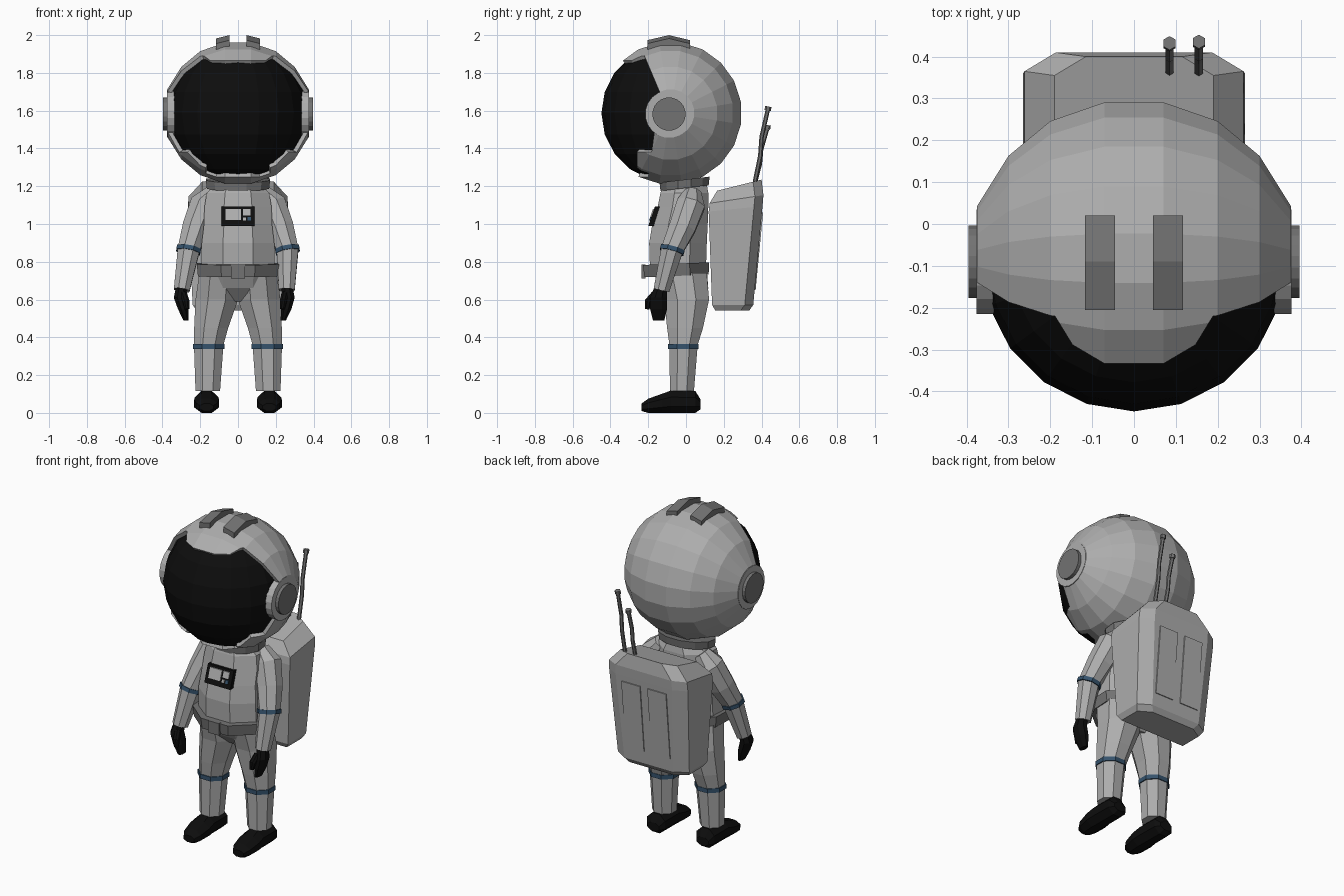
import bpy, bmesh, math
from mathutils import Vector as V

if "Cube" in bpy.data.objects:
    bpy.data.objects.remove(bpy.data.objects["Cube"])


def material(name, r, g, b):
    m = bpy.data.materials.new(name)
    m.diffuse_color = (r, g, b, 1)
    m.use_nodes = True
    m.node_tree.nodes["Principled BSDF"].inputs["Base Color"].default_value = m.diffuse_color
    return m


SUIT = material("suit_grey", .42, .42, .42)
TRIM = material("trim_dark_grey", .17, .17, .17)
BLACK = material("black", .004, .004, .004)
BLUE = material("band_blue", .035, .085, .15)
X, Y, Z = V((1, 0, 0)), V((0, 1, 0)), V((0, 0, 1))


def finish(name, bm, mat):
    bmesh.ops.recalc_face_normals(bm, faces=bm.faces)
    me = bpy.data.meshes.new(name)
    bm.to_mesh(me)
    bm.free()
    me.materials.append(mat)
    ob = bpy.data.objects.new(name, me)
    bpy.context.collection.objects.link(ob)
    return ob


def ring(c, u, v, ru, rv, n=8):
    """Flat-sided n-gon whose flats lie at the given half sizes."""
    k = 1 / math.cos(math.pi / n)
    a = [(i + .5) * 2 * math.pi / n for i in range(n)]
    return [V(c) + u * (ru * k * math.cos(t)) + v * (rv * k * math.sin(t)) for t in a]


def loft_bm(rings):
    bm = bmesh.new()
    rows = [[bm.verts.new(p) for p in r] for r in rings]
    n = len(rows[0])
    for a, b in zip(rows, rows[1:]):
        for i in range(n):
            j = (i + 1) % n
            bm.faces.new((a[i], a[j], b[j], b[i]))
    bm.faces.new(rows[0])
    bm.faces.new(rows[-1])
    return bm


def loft(name, rings, mat):
    return finish(name, loft_bm(rings), mat)


def stack(name, rows, mat, slope=0.0, n=8):
    """Horizontal sections: centre x, z, half width, front y, back y."""
    v = Y + Z * slope
    return loft(name, [ring((x, (f + b) / 2, z), X, v, w, (b - f) / 2, n)
                       for x, z, w, f, b in rows], mat)


def tube(name, path, mat, n=8):
    """Tube along points (x, y, z, radius)."""
    pts = [V(p[:3]) for p in path]
    out = []
    for i, p in enumerate(pts):
        t = pts[min(i + 1, len(pts) - 1)] - pts[max(i - 1, 0)]
        q = Z.rotation_difference(-t if t.z < 0 else t)
        out.append(ring(p, q @ X, q @ Y, path[i][3], path[i][3], n))
    return loft(name, out, mat)


def prism(name, pts, vec, mat):
    return loft(name, [[V(p) for p in pts], [V(p) + V(vec) for p in pts]], mat)


# ---- helmet: revolved around the ear axis, with a stepped face opening
CY, CZ = -.082, 1.587
profile = [(.375, .125), (.30, .245), (.20, .328), (.07, .373)]
profile = profile + [(-x, r) for x, r in reversed(profile)]
bm = loft_bm([ring((x, CY, CZ), Y, Z, r, r, 20) for x, r in profile])
cuts = [((0, -.14, 1.70), (0, 19, 8)), ((0, -.14, 1.70), (0, 455, -60)),
        ((0, 0, 1.865), (0, 0, 1)), ((0, 0, 1.25), (0, 0, 1)),
        ((0, 0, 1.38), (0, 0, 1)), ((0, -.26, 0), (0, 1, 0)),
        ((.17, 0, 0), (1, 0, 0)), ((-.17, 0, 0), (1, 0, 0)),
        ((.14, -.3, 0), (9, -5.5, 0)), ((-.14, -.3, 0), (-9, -5.5, 0))]
for co, no in cuts:
    bmesh.ops.bisect_plane(bm, geom=bm.verts[:] + bm.edges[:] + bm.faces[:],
                           plane_co=co, plane_no=V(no).normalized())


def is_open(c):
    x = abs(c.x)
    if c.z > 1.70:
        edge = -.14 - (c.z - 1.70) * 8 / 19
    else:
        edge = -.14 - (1.70 - c.z) * 60 / 455
    brow = c.z > 1.865 and (x - .14) / .055 < (c.y + .3) / .09
    cheek = c.z < 1.38 and x > .17 and c.y > -.26
    return c.y < edge and c.z > 1.25 and not brow and not cheek


bmesh.ops.delete(bm, geom=[f for f in bm.faces if is_open(f.calc_center_median())],
                 context='FACES')
helmet = finish("helmet", bm, SUIT)
sol = helmet.modifiers.new("shell", 'SOLIDIFY')
sol.thickness, sol.offset = .022, -1

# ---- visor
bm = bmesh.new()
bmesh.ops.create_uvsphere(bm, u_segments=20, v_segments=10, radius=.366)
bmesh.ops.translate(bm, verts=bm.verts, vec=(0, CY, CZ))
bmesh.ops.delete(bm, geom=[f for f in bm.faces if f.calc_center_median().y > .03],
                 context='FACES')
finish("visor", bm, BLACK)

for s, side in ((-1, "left"), (1, "right")):
    # ear discs
    for nm, r, x0, x1, mat in (("ear_base", .125, .335, .377, SUIT),
                               ("ear_cap", .087, .35, .396, TRIM)):
        loft(f"{nm}_{side}", [ring((s * x, -.09, 1.582), Y, Z, r, r, 20) for x in (x0, x1)], mat)
    # crest strips bent over the helmet top
    arc = [(-.205, 1.973), (-.09, 2.0), (.02, 1.973), (.02, 1.935), (-.09, 1.95), (-.205, 1.935)]
    loft(f"crest_strip_{side}", [[V((s * x, y, z - d)) for y, z in arc]
                                 for x, d in ((.045, 0), (.117, .018))], TRIM)

    # legs, knee bands and shoes
    stack(f"leg_{side}", [(s * .105, .74, .10, -.15, .11), (s * .112, .60, .113, -.115, .122),
                          (s * .142, .45, .09, -.10, .09), (s * .155, .36, .078, -.088, .062),
                          (s * .16, .115, .065, -.085, .042)], SUIT)
    stack(f"knee_band_{side}", [(s * .155, z, .083, -.094, .066) for z in (.338, .364)], BLUE)
    shoe = [(.078, .02, .07, .04), (.05, 0, .115, .06), (-.08, 0, .118, .062),
            (-.13, 0, .10, .066), (-.20, 0, .075, .056), (-.235, .01, .05, .035)]
    loft(f"shoe_{side}", [ring((s * .166, y, (a + b) / 2), X, Z, w, (b - a) / 2)
                          for y, a, b, w in shoe], BLACK)

    # arms: the right forearm hangs closer to the body
    ex, wx, hx = (.262, .298, .285) if s < 0 else (.262, .258, .25)
    tube(f"arm_{side}", [(s * .13, .035, 1.165, .045), (s * .18, .025, 1.10, .075),
                         (s * .225, -.02, .98, .07), (s * ex, -.075, .86, .058),
                         (s * wx, -.13, .65, .042)], SUIT)
    tube(f"arm_band_{side}", [(s * (ex - .002), -.07, .873, .064),
                              (s * (ex + .002), -.076, .851, .064)], BLUE)
    # gloves with thumbs
    stack(f"glove_{side}", [(s * wx, .67, .03, -.165, -.10), (s * (wx + .01), .61, .032, -.19, -.10),
                            (s * (hx + .005), .55, .028, -.19, -.10),
                            (s * (hx - .01), .49, .014, -.175, -.115)], BLACK)
    tube(f"thumb_{side}", [(s * (wx - .01), -.165, .63, .018), (s * (hx - .01), -.20, .59, .018),
                           (s * (hx - .015), -.205, .55, .012)], BLACK)

# ---- torso, hips, collar and belt
stack("torso", [(0, .74, .195, -.19, .105), (0, .90, .192, -.195, .11), (0, 1.0, .18, -.178, .115),
                (0, 1.09, .178, -.15, .118), (0, 1.165, .165, -.135, .118),
                (0, 1.21, .12, -.12, .11)], SUIT)
stack("hips", [(0, .76, .20, -.185, .11), (0, .66, .19, -.13, .118), (0, .59, .06, -.06, .07)], SUIT)
stack("collar", [(0, 1.19, .165, -.135, .12), (0, 1.235, .17, -.14, .125)], TRIM, .12, 12)
stack("belt", [(0, .725, .212, -.22, .12), (0, .79, .218, -.228, .122)], TRIM, .04)
prism("buckle", [(-.036, -.215, .712), (.036, -.215, .712), (.036, -.215, .785),
                 (-.036, -.215, .785)], (0, -.02, 0), TRIM)


# ---- chest control panel
def panel_plate(name, x0, x1, z0, z1, lift, vec, mat):
    prism(name, [(x, -.165 - (1.09 - z) * .35 - lift, z)
                 for x, z in ((x0, z0), (x1, z0), (x1, z1), (x0, z1))], vec, mat)


panel_plate("chest_panel", -.087, .087, .99, 1.092, 0, (0, .04, 0), BLACK)
for nm, x0, x1, z0, z1, mat in (("chest_screen", -.065, .015, 1.022, 1.08, SUIT),
                                ("chest_display", .026, .066, 1.045, 1.08, SUIT),
                                ("chest_key", .026, .042, 1.018, 1.034, SUIT),
                                ("chest_light", .05, .068, 1.018, 1.036, BLUE)):
    panel_plate(nm, x0, x1, z0, z1, -.001, (0, -.007, 0), mat)


# ---- backpack: chamfered sections stacked upwards
def pack_section(z, f, b, w, slope):
    pts = [(-w, f), (w, f), (w, b - .045), (w - .075, b), (-w + .075, b), (-w, b - .045)]
    return [V((x, y, z + slope * (y - .16))) for x, y in pts]


loft("backpack", [pack_section(*a) for a in (
    (.542, .155, .335, .22, 0), (.572, .138, .356, .24, 0), (1.07, .12, .405, .265, .1),
    (1.115, .125, .41, .262, .15), (1.175, .165, .40, .19, .25))], SUIT)
for s, side in ((-1, "left"), (1, "right")):
    xs = sorted((s * .025, s * .15))
    prism(f"backpack_panel_{side}",
          [(x, .406 - (1.09 - z) * .0964 - .004, z) for x, z in
           ((xs[0], .65), (xs[1], .65), (xs[1], 1.06), (xs[0], 1.06))], (0, .009, 0), SUIT)

# ---- antennas with tip caps
for nm, x, h in (("long", .155, 1.0), ("short", .085, .76)):
    y0, z0 = .36, 1.19
    pts = [(0, 0), (.008, .05), (.033, .17), (.04, .27), (.072, .41)]
    p = [(x, y0 + a * (.8 + .2 * h), z0 + b * h, .010) for a, b in pts]
    tube(f"antenna_{nm}", p, TRIM, 6)
    tx, ty, tz, _ = p[-1]
    tube(f"antenna_tip_{nm}", [(x, ty, tz, .0145), (x, ty + .004, tz + .022, .0145)], TRIM, 6)
